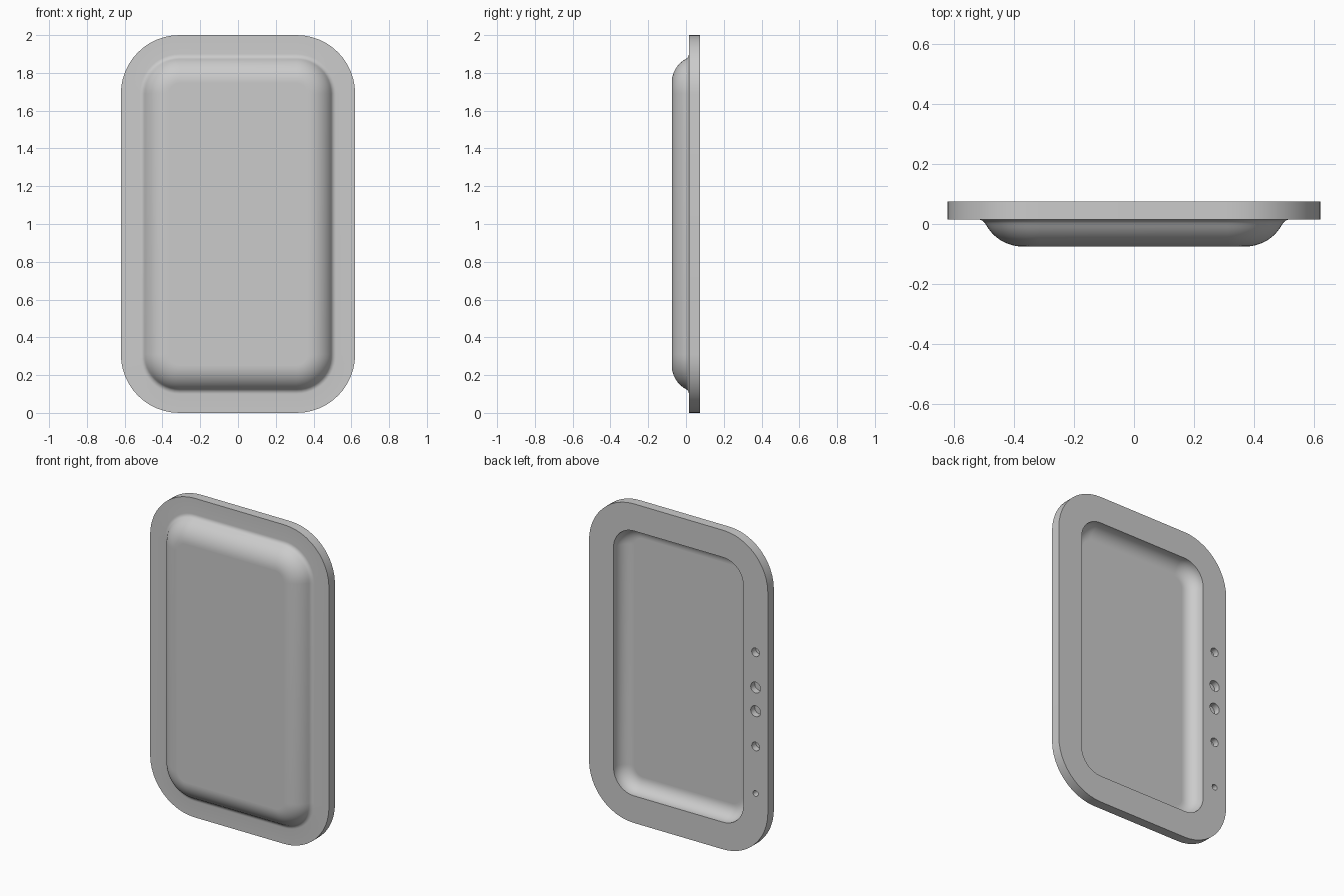
import bpy, bmesh, math

if "Cube" in bpy.data.objects:
    bpy.data.objects.remove(bpy.data.objects["Cube"])

HALF_W, HALF_H, CORNER = 0.62, 1.0, 0.31   # outer outline of the flange
BACK, FRONT = 0.075, 0.015                 # flange faces (y)
ARC_OFF, ARC_Y = 0.25, 0.065               # centre of the rounded tray wall
R_OUT, R_IN, FILLET = 0.14, 0.08, 0.03
SEG = 12


def ring(bm, off, y):
    """Rounded rectangle inset by off from the outline, at depth y."""
    r = CORNER - off
    cx, cz = HALF_W - CORNER, HALF_H - CORNER
    verts = []
    for q, (sx, sz) in enumerate([(1, 1), (-1, 1), (-1, -1), (1, -1)]):
        for i in range(SEG + 1):
            a = math.pi / 2 * (q + i / SEG)
            verts.append(bm.verts.new((sx * cx + r * math.cos(a), y,
                                       1 + sz * cz + r * math.sin(a))))
    return verts


def arc(cx, cy, r, a0, a1, n):
    """Points (offset, y) along a circular arc, angles in radians."""
    return [(cx + r * math.cos(a0 + (a1 - a0) * i / n),
             cy + r * math.sin(a0 + (a1 - a0) * i / n)) for i in range(n + 1)]


# Wall section: front panel -> bulge -> fillet -> flange -> cavity -> floor
fy = FRONT - FILLET
fx = ARC_OFF - math.sqrt((R_OUT + FILLET) ** 2 - (ARC_Y - fy) ** 2)
tangent = math.atan2(ARC_Y - fy, ARC_OFF - fx)
section = [(ARC_OFF + 0.002, ARC_Y - R_OUT)]
section += arc(ARC_OFF, ARC_Y, R_OUT, 1.5 * math.pi, math.pi + tangent, 12)
section += arc(fx, fy, FILLET, tangent, math.pi / 2, 6)[1:]
section += [(0, FRONT), (0, BACK), (ARC_OFF - R_IN, BACK)]
section += arc(ARC_OFF, ARC_Y, R_IN, math.pi, 1.5 * math.pi, 12)
section += [(ARC_OFF + 0.002, ARC_Y - R_IN)]

# Tray
bm = bmesh.new()
rings = [ring(bm, o, y) for o, y in section]
n = len(rings[0])
for a, b in zip(rings, rings[1:]):
    for i in range(n):
        j = (i + 1) % n
        bm.faces.new((a[i], a[j], b[j], b[i]))
bm.faces.new(rings[0])
bm.faces.new(rings[-1])
bmesh.ops.recalc_face_normals(bm, faces=bm.faces[:])
mesh = bpy.data.meshes.new("tray")
bm.to_mesh(mesh)
bm.free()
tray = bpy.data.objects.new("tray", mesh)
bpy.context.collection.objects.link(tray)

grey = bpy.data.materials.new("light grey")
grey.diffuse_color = (0.6, 0.6, 0.6, 1)
grey.use_nodes = True
grey.node_tree.nodes["Principled BSDF"].inputs["Base Color"].default_value = grey.diffuse_color
mesh.materials.append(grey)

# Blind holes in the back of one flange side
bm = bmesh.new()
for dz, r in [(0.074, 0.034), (0.295, 0.027), (0.59, 0.018)]:
    for s in (-1, 1):
        new = bmesh.ops.create_cone(bm, cap_ends=True, segments=24,
                                    radius1=r, radius2=r, depth=0.08)["verts"]
        for v in new:
            x, y, z = v.co
            v.co = (-0.535 + x, BACK + z, 1 + s * dz + y)
bmesh.ops.recalc_face_normals(bm, faces=bm.faces[:])
cut_mesh = bpy.data.meshes.new("hole_cutter")
bm.to_mesh(cut_mesh)
bm.free()
cut_mesh.materials.append(grey)
cutter = bpy.data.objects.new("hole_cutter", cut_mesh)
cutter.hide_render = True
bpy.context.collection.objects.link(cutter)

mod = tray.modifiers.new("holes", "BOOLEAN")
mod.operation = "DIFFERENCE"
mod.solver = "EXACT"
mod.object = cutter
bpy.context.view_layer.objects.active = tray
tray.select_set(True)
bpy.ops.object.modifier_apply(modifier=mod.name)
bpy.data.objects.remove(cutter)
bpy.ops.object.shade_smooth_by_angle(angle=math.radians(30))
